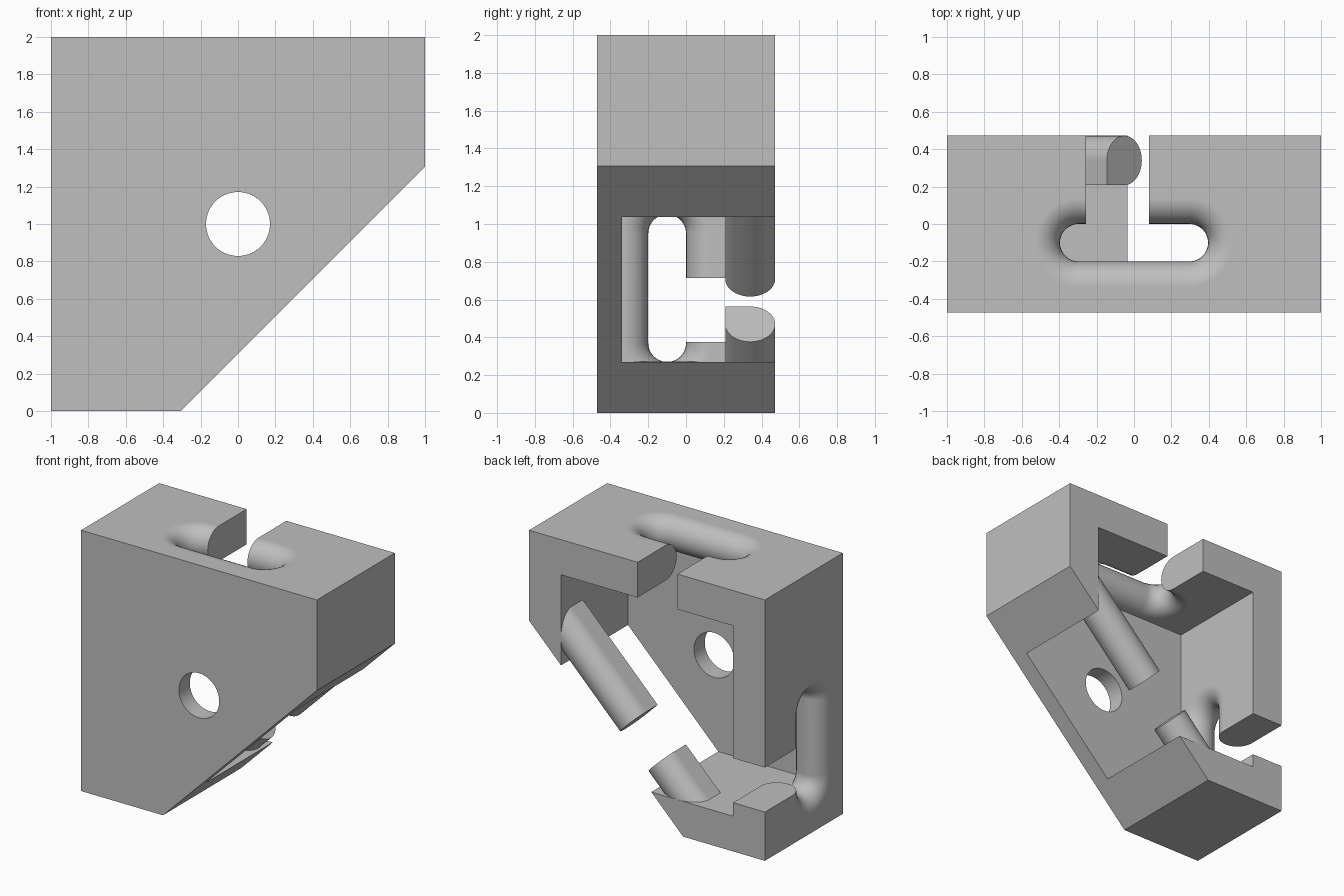
import bpy, bmesh, math

cube = bpy.data.objects.get("Cube")
if cube:
    bpy.data.objects.remove(cube, do_unlink=True)

grey = bpy.data.materials.new("plain_grey")
grey.use_nodes = True
COLOUR = (0.52, 0.52, 0.52, 1)
grey.diffuse_color = COLOUR
grey.node_tree.nodes["Principled BSDF"].inputs["Base Color"].default_value = COLOUR

DEPTH = 0.472      # half depth of the block
INNER = 0.73       # half width of the hollow
WALL = 0.135       # half thickness of a wall
MID = 0.865        # middle of a wall, from the centre


def loft(name, rings):
    """Closed solid through a list of matching point rings."""
    bm = bmesh.new()
    loops = [[bm.verts.new(p) for p in ring] for ring in rings]
    n = len(loops[0])
    for a, b in zip(loops, loops[1:]):
        for i in range(n):
            j = (i + 1) % n
            bm.faces.new((a[i], a[j], b[j], b[i]))
    bm.faces.new(loops[0])
    bm.faces.new(loops[-1])
    bmesh.ops.recalc_face_normals(bm, faces=bm.faces)
    mesh = bpy.data.meshes.new(name)
    bm.to_mesh(mesh)
    bm.free()
    mesh.materials.append(grey)
    obj = bpy.data.objects.new(name, mesh)
    bpy.context.collection.objects.link(obj)
    return obj


def along_y(name, profile, y0, y1):
    return loft(name, [[(x, y, z) for x, z in profile] for y in (y0, y1)])


def box(name, x0, x1, y0, y1, z0, z1):
    return along_y(name, [(x0, z0), (x1, z0), (x1, z1), (x0, z1)], y0, y1)


def activate(obj):
    bpy.ops.object.select_all(action="DESELECT")
    obj.select_set(True)
    bpy.context.view_layer.objects.active = obj


def cut(obj, cutter):
    cutter.hide_render = True
    activate(obj)
    mod = obj.modifiers.new("cut", "BOOLEAN")
    mod.operation = "DIFFERENCE"
    mod.solver = "EXACT"
    mod.object = cutter
    bpy.ops.object.modifier_apply(modifier=mod.name)
    bpy.data.objects.remove(cutter, do_unlink=True)


def smooth(obj):
    activate(obj)
    bpy.ops.object.shade_smooth_by_angle(angle=math.radians(30))
    mod = obj.modifiers.new("even_shading", "WEIGHTED_NORMAL")
    mod.keep_sharp = True


def slot_cutter(name, centre, half, place):
    """Long slot whose rim is fully rounded through the wall thickness."""
    rings = []
    steps = 16
    levels = [WALL * math.sin(math.pi * (k / steps - 0.5)) for k in range(steps + 1)]
    for t in [-WALL - 0.02] + levels + [WALL + 0.02]:
        r = 0.1 + WALL - math.sqrt(max(0, WALL ** 2 - t ** 2))
        ring = []
        for side in (1, -1):
            for k in range(25):
                a = math.pi * (k / 24 - 0.5)
                u = centre + side * (half + r * math.cos(a))
                ring.append(place(u, -0.1 + side * r * math.sin(a), t))
        rings.append(ring)
    return loft(name, rings)


# block with one corner cut off diagonally
body = along_y("bracket_body",
               [(-1, 0), (-0.306, 0), (1, 1.306), (1, 2), (-1, 2)], -DEPTH, DEPTH)

# hollow, open at the back and at the diagonal
cut(body, box("hollow", -INNER, INNER, -0.34, 0.7, 0.27, 1.73))

# round hole through the front plate
circle = [(0.171 * math.cos(math.tau * k / 64), 1 + 0.171 * math.sin(math.tau * k / 64))
          for k in range(64)]
cut(body, along_y("front_hole", circle, -0.6, -0.2))

# slot and gap in the top wall
cut(body, slot_cutter("top_slot", 0, 0.296, lambda u, v, t: (u, v, 1 + MID + t)))
cut(body, box("top_gap", -0.257, 0.08, -0.1, 0.6, 1.7, 2.1))


# slot and gap in the side wall, level with the floor on the inside
def on_side(u, v, t):
    return (-MID - t, v, max(u, 0.271) if t < -0.001 else u)


cut(body, slot_cutter("side_slot", 0.66, 0.29, on_side))
cut(body, box("side_gap", -1.1, -0.7, -0.1, 0.6, 0.374, 0.715))
smooth(body)


# diagonal rods: round section with one square corner on the inside
def rod(name, start, end):
    r = 0.132
    section = [(r * math.cos(a), r * math.sin(a))
               for a in (math.radians(-180 + 270 * k / 48 + 90) for k in range(49))]
    section.append((-r, -r))
    rings = []
    for total in (start, end):
        x, z = (total - 0.5215) / 2, (total + 0.5215) / 2
        h = math.sqrt(0.5)
        rings.append([(x + p * h, 0.34 + q, z - p * h) for p, q in section])
    smooth(loft(name, rings))


rod("lower_rod", -0.2, 0.418)
rod("upper_rod", 0.897, 2.2)
